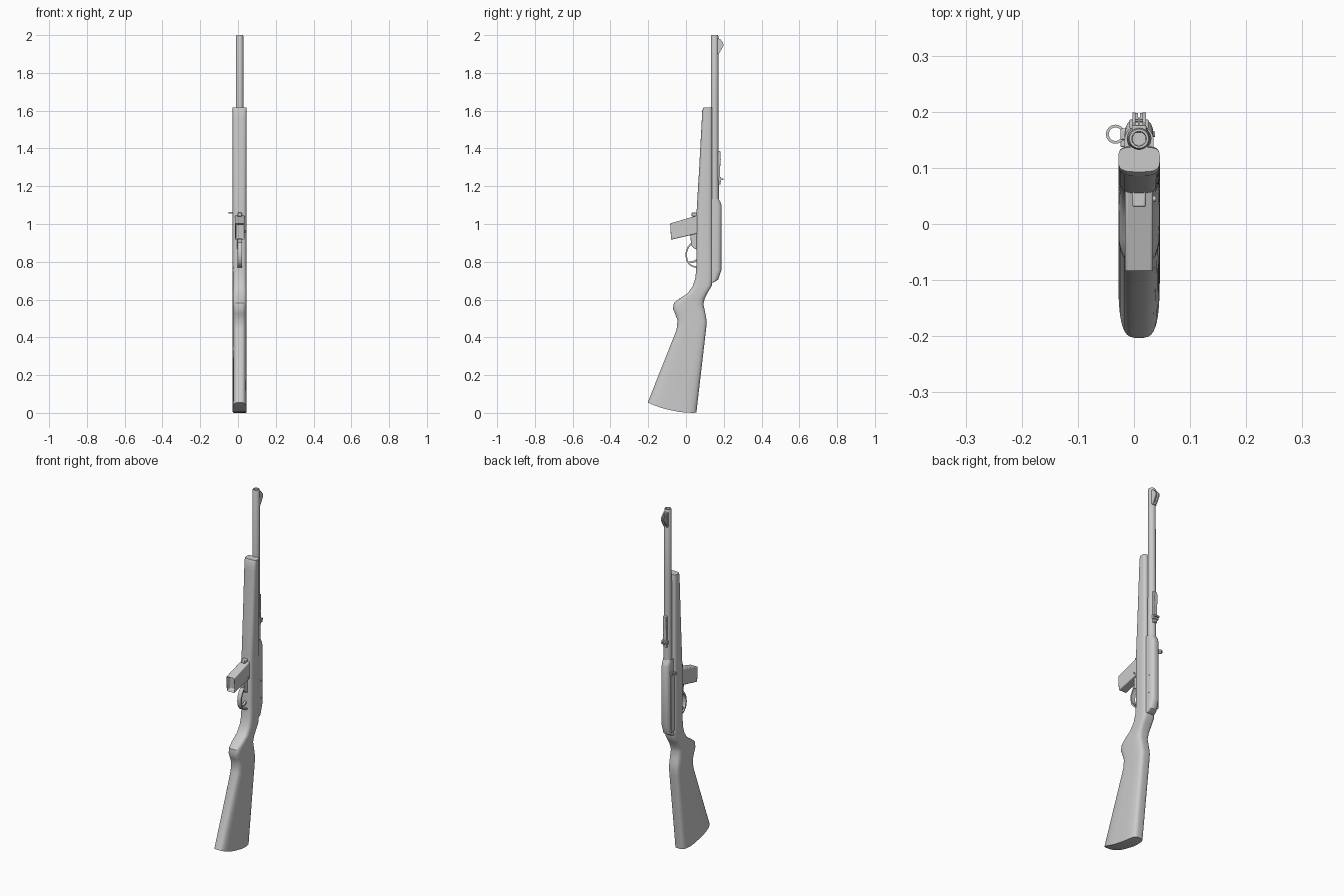
import bpy, bmesh, math
from mathutils import Vector

cube = bpy.data.objects.get("Cube")
if cube:
    bpy.data.objects.remove(cube, do_unlink=True)

CX, BY = 0.009, 0.152  # bore line

grey = bpy.data.materials.new("plain_grey")
grey.use_nodes = True
grey.diffuse_color = (0.6, 0.6, 0.6, 1)
grey.node_tree.nodes["Principled BSDF"].inputs["Base Color"].default_value = (0.6, 0.6, 0.6, 1)


def finish(name, bm, angle=35, bevel=0):
    bmesh.ops.recalc_face_normals(bm, faces=bm.faces[:])
    mesh = bpy.data.meshes.new(name)
    bm.to_mesh(mesh)
    bm.free()
    obj = bpy.data.objects.new(name, mesh)
    bpy.context.collection.objects.link(obj)
    mesh.materials.append(grey)
    if bevel:
        mod = obj.modifiers.new("bevel", "BEVEL")
        mod.width, mod.segments = bevel, 3
    bpy.ops.object.select_all(action="DESELECT")
    obj.select_set(True)
    bpy.context.view_layer.objects.active = obj
    bpy.ops.object.shade_smooth_by_angle(angle=math.radians(angle))
    return obj


def loft(name, stations, half, nf, nb, sag=0, n=40):
    """Rounded sections, each from a front (y, z) to a back (y, z) point."""
    bm = bmesh.new()
    rings = []
    for k, (yf, zf, yb, zb) in enumerate(stations):
        ring = []
        for i in range(n):
            a = -math.pi / 2 + (i + 0.5) * 2 * math.pi / n
            c, s = math.cos(a), math.sin(a)
            e = 2 / (nf if s < 0 else nb)
            t = (1 + math.copysign(abs(s) ** e, s)) / 2
            x = CX + half * math.copysign(abs(c) ** e, c)
            z = zf + (zb - zf) * t - (4 * sag * t * (1 - t) if k == 0 else 0)
            ring.append(bm.verts.new((x, yf + (yb - yf) * t, z)))
        rings.append(ring)
    for lo, hi in zip(rings, rings[1:]):
        for i in range(n):
            j = (i + 1) % n
            bm.faces.new((lo[i], lo[j], hi[j], hi[i]))
    for ring in (rings[0], rings[-1]):
        for i in range(n // 2 - 1):
            bm.faces.new((ring[i], ring[i + 1], ring[n - 2 - i], ring[n - 1 - i]))
    return finish(name, bm)


def plate(name, pts, x0, x1, bevel=0, hollow=0):
    """Side profile of (y, z) points extruded across x."""
    bm = bmesh.new()
    face = bm.faces.new([bm.verts.new((x0, y, z)) for y, z in pts])
    out = bmesh.ops.extrude_face_region(bm, geom=[face])
    for v in out["geom"]:
        if isinstance(v, bmesh.types.BMVert):
            v.co.x = x1
    if hollow:
        bmesh.ops.recalc_face_normals(bm, faces=bm.faces[:])
        end = min(bm.faces, key=lambda f: f.calc_center_median().y)
        bmesh.ops.inset_region(bm, faces=[end], thickness=hollow)
        bmesh.ops.translate(bm, verts=end.verts[:], vec=-end.normal * 0.03)
    return finish(name, bm, 35, bevel)


def box(name, x0, x1, y0, y1, z0, z1, bevel=0):
    return plate(name, [(y0, z0), (y1, z0), (y1, z1), (y0, z1)], x0, x1, bevel)


def ribbon(name, path, width, thick):
    """Bent flat strip following a (y, z) path."""
    pts = [Vector(p) for p in path]
    outer, inner = [], []
    for i, p in enumerate(pts):
        d = (pts[min(i + 1, len(pts) - 1)] - pts[max(i - 1, 0)]).normalized()
        side = Vector((-d.y, d.x)) * thick / 2
        outer.append(p + side)
        inner.append(p - side)
    return plate(name, outer + inner[::-1], CX - width / 2, CX + width / 2)


def lathe(name, profile, centre, axis="z", n=32):
    """Closed (radius, height) profile spun around an axis."""
    bm = bmesh.new()
    vs = [bm.verts.new((r, 0, h)) for r, h in profile]
    edges = [bm.edges.new((vs[i], vs[(i + 1) % len(vs)])) for i in range(len(vs))]
    bmesh.ops.spin(bm, geom=vs + edges, axis=(0, 0, 1), cent=(0, 0, 0),
                   angle=2 * math.pi, steps=n, use_duplicate=False)
    bmesh.ops.remove_doubles(bm, verts=bm.verts[:], dist=1e-5)
    for v in bm.verts:
        x, y, z = v.co
        v.co = Vector(centre) + (Vector((z, x, y)) if axis == "x" else Vector((x, y, z)))
    return finish(name, bm)


# Stock: butt, pistol grip, wrist and fore-end
loft("stock", [
    (-.203, .055, .055, .001), (-.05, .44, .106, .44), (-.045, .49, .11, .48),
    (-.058, .525, .106, .51), (-.069, .552, .1, .54), (-.064, .582, .092, .575),
    (-.035, .605, .099, .605), (.008, .632, .117, .64), (.035, .67, .138, .675),
    (.05, .715, .139, .705), (.055, .78, .139, .76), (.055, 1.05, .139, 1.05),
    (.07, 1.3, .139, 1.3), (.084, 1.56, .139, 1.56), (.086, 1.6, .139, 1.6),
    (.093, 1.617, .137, 1.617)], .037, 3.5, 4, sag=.016)

# Receiver with sloped tail and rounded front ring
loft("receiver", [
    (.12, .69, .145, .69), (.12, .7, .17, .705), (.12, .757, .188, .757),
    (.12, 1.1, .188, 1.1), (.12, 1.115, .183, 1.115), (.12, 1.135, .172, 1.135)],
    .026, 8, 2.6)

# Barrel with open muzzle
lathe("barrel", [(0, 1.1), (.022, 1.1), (.022, 1.2), (.02, 1.6), (.019, 1.995),
                 (.017, 2.0), (.013, 2.0), (.012, 1.97), (0, 1.97)], (CX, BY, 0))

# Operating slide and ring handle on the right side
box("operating_slide", -.024, -.012, .137, .165, .72, 1.06, .003)
box("handle_stem", -.024, -.01, .15, .17, 1.05, 1.07, .003)
lathe("handle_ring", [(.012, -.004), (.017, -.004), (.017, .004), (.012, .004)],
      (-.033, .16, 1.06), n=24)

# Magazine, hollow at its lower end
plate("magazine", [(-.087, 1.002), (.075, 1.05), (.075, .953), (-.082, .916)],
      CX - .025, CX + .025, .005, hollow=.008)
box("magazine_catch", CX - .012, CX + .012, .03, .06, 1.04, 1.06, .004)

# Trigger group
plate("trigger_housing", [(.022, .945), (.065, .945), (.065, .86), (.045, .87), (.028, .885)],
      CX - .013, CX + .013, .003)
ribbon("trigger_guard", [(.03, .9), (.012, .877), (.003, .855), (.001, .83), (.007, .802),
                         (.022, .783), (.042, .774), (.065, .772)], .024, .008)
ribbon("trigger", [(.065, .815), (.045, .802), (.028, .797), (.012, .797)], .012, .009)
lathe("release_button", [(0, 0), (.005, 0), (.005, .01), (0, .01)], (CX + .02, .045, .96), "x", 12)

# Front sight: base, blade and two protective wings
box("front_sight_base", CX - .013, CX + .013, .162, .176, 1.9, 1.985, .002)
box("front_sight_blade", CX - .002, CX + .002, .17, .19, 1.935, 1.955)
for side in (-1, 1):
    x = CX + side * .009
    plate("front_sight_wing", [(.17, 1.9), (.18, 1.91), (.199, 1.945), (.196, 1.96),
                               (.18, 1.98), (.17, 1.98)], x - .003, x + .003)

# Rear sight: leaf, slider and notch plate
plate("rear_sight_leaf", [(.165, 1.205), (.182, 1.21), (.18, 1.29), (.184, 1.34),
                          (.182, 1.385), (.165, 1.39)], CX - .011, CX + .011, .002)
box("rear_sight_slider", CX - .017, CX + .017, .17, .186, 1.225, 1.25, .002)
for side in (-1, 1):
    x = CX + side * .007
    box("rear_sight_notch", x - .005, x + .005, .175, .198, 1.234, 1.242)

# Receiver cross pins
for z in (.8, .9):
    lathe("receiver_pin", [(0, -.028), (.005, -.028), (.005, .028), (0, .028)],
          (CX, .16, z), "x", 12)
